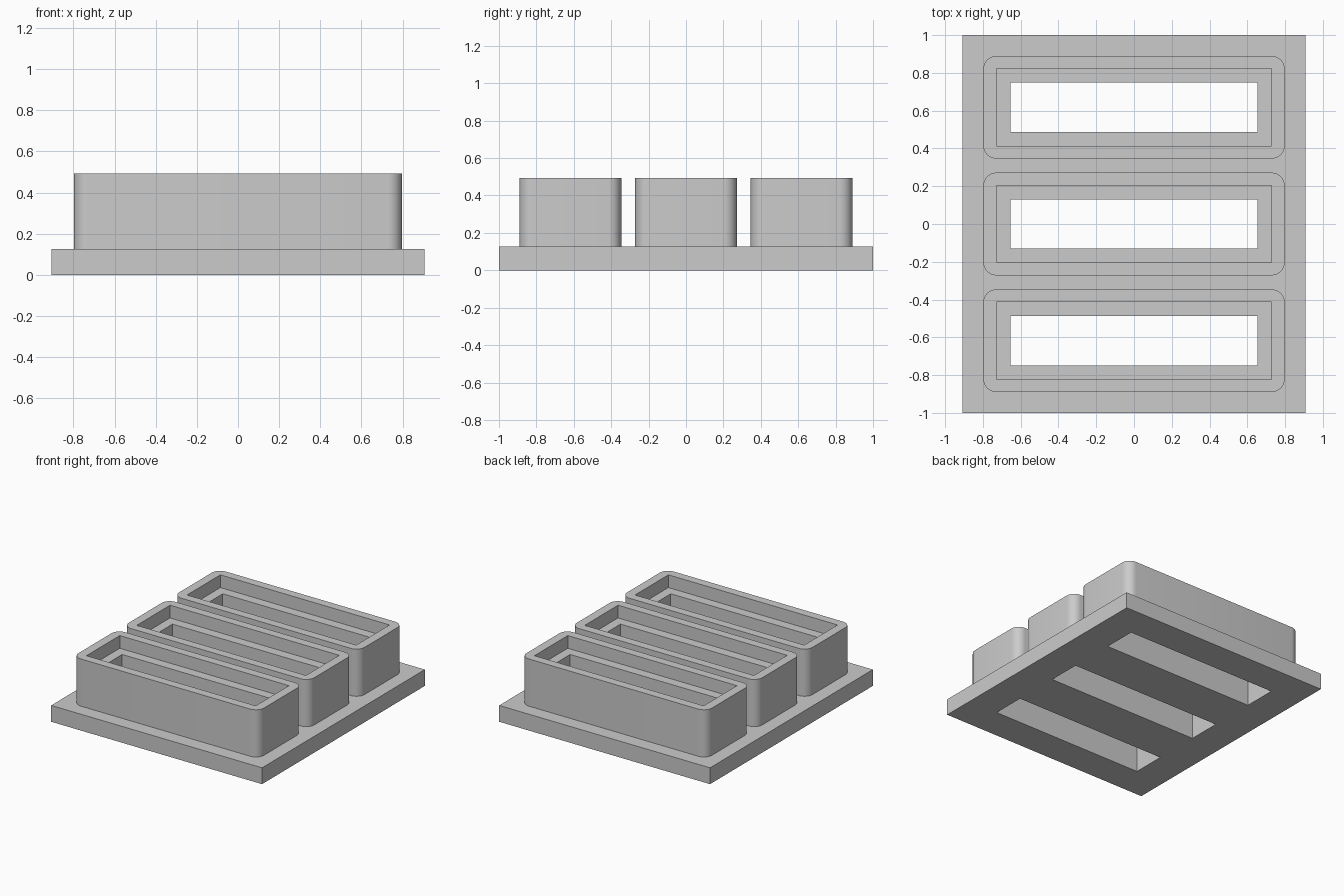
import bpy
import bmesh
from mathutils import Matrix

if "Cube" in bpy.data.objects:
    bpy.data.objects.remove(bpy.data.objects["Cube"], do_unlink=True)

grey = bpy.data.materials.new("light grey")
grey.use_nodes = True
grey.diffuse_color = (0.6, 0.6, 0.6, 1)
grey.node_tree.nodes["Principled BSDF"].inputs["Base Color"].default_value = (0.6, 0.6, 0.6, 1)

# Main dimensions
BASE_TOP, LEDGE, RIM = 0.127, 0.395, 0.494
SLOT = (1.31, 0.26)
POCKET = (1.456, 0.41)
TRAY = (1.596, 0.544)
ROWS = {"front": -0.618, "middle": 0.0, "back": 0.618}


def block(name, size, y, z0, z1, radius=0):
    """Box from z0 to z1, with optionally rounded upright edges."""
    bm = bmesh.new()
    scale = Matrix.Diagonal((size[0], size[1], z1 - z0, 1))
    bmesh.ops.create_cube(bm, size=1, matrix=scale)
    if radius:
        upright = [e for e in bm.edges
                   if abs(e.verts[0].co.z - e.verts[1].co.z) > 0.01]
        bmesh.ops.bevel(bm, geom=upright, offset=radius, segments=8,
                        profile=0.5, affect='EDGES')
    mesh = bpy.data.meshes.new(name)
    bm.to_mesh(mesh)
    bm.free()
    mesh.materials.append(grey)
    obj = bpy.data.objects.new(name, mesh)
    obj.location = (0, y, (z0 + z1) / 2)
    bpy.context.collection.objects.link(obj)
    return obj


def cut(obj, cutters):
    """Subtract the cutters, apply the result and delete the cutters."""
    for c in cutters:
        c.hide_render = True
        mod = obj.modifiers.new("cut", 'BOOLEAN')
        mod.operation = 'DIFFERENCE'
        mod.solver = 'EXACT'
        mod.object = c
    graph = bpy.context.evaluated_depsgraph_get()
    mesh = bpy.data.meshes.new_from_object(obj.evaluated_get(graph))
    obj.modifiers.clear()
    obj.data = mesh
    for c in cutters:
        bpy.data.objects.remove(c, do_unlink=True)


# Base plate with three through slots
base = block("base_plate", (1.814, 2.0), 0, 0, BASE_TOP)
cut(base, [block("slot_cutter", SLOT, y, -0.1, 0.3) for y in ROWS.values()])

# Three rounded trays, each with a shallow pocket and a through slot
trays = []
for row, y in ROWS.items():
    tray = block(row + "_tray", TRAY, y, BASE_TOP, RIM, radius=0.07)
    cut(tray, [block("pocket_cutter", POCKET, y, LEDGE, 0.7),
               block("slot_cutter", SLOT, y, 0, 0.6)])
    trays.append(tray)

# Smooth the rounded corners, keep the rims sharp
bpy.ops.object.select_all(action='DESELECT')
for tray in trays:
    tray.select_set(True)
bpy.context.view_layer.objects.active = trays[0]
bpy.ops.object.shade_smooth_by_angle(angle=0.6)
